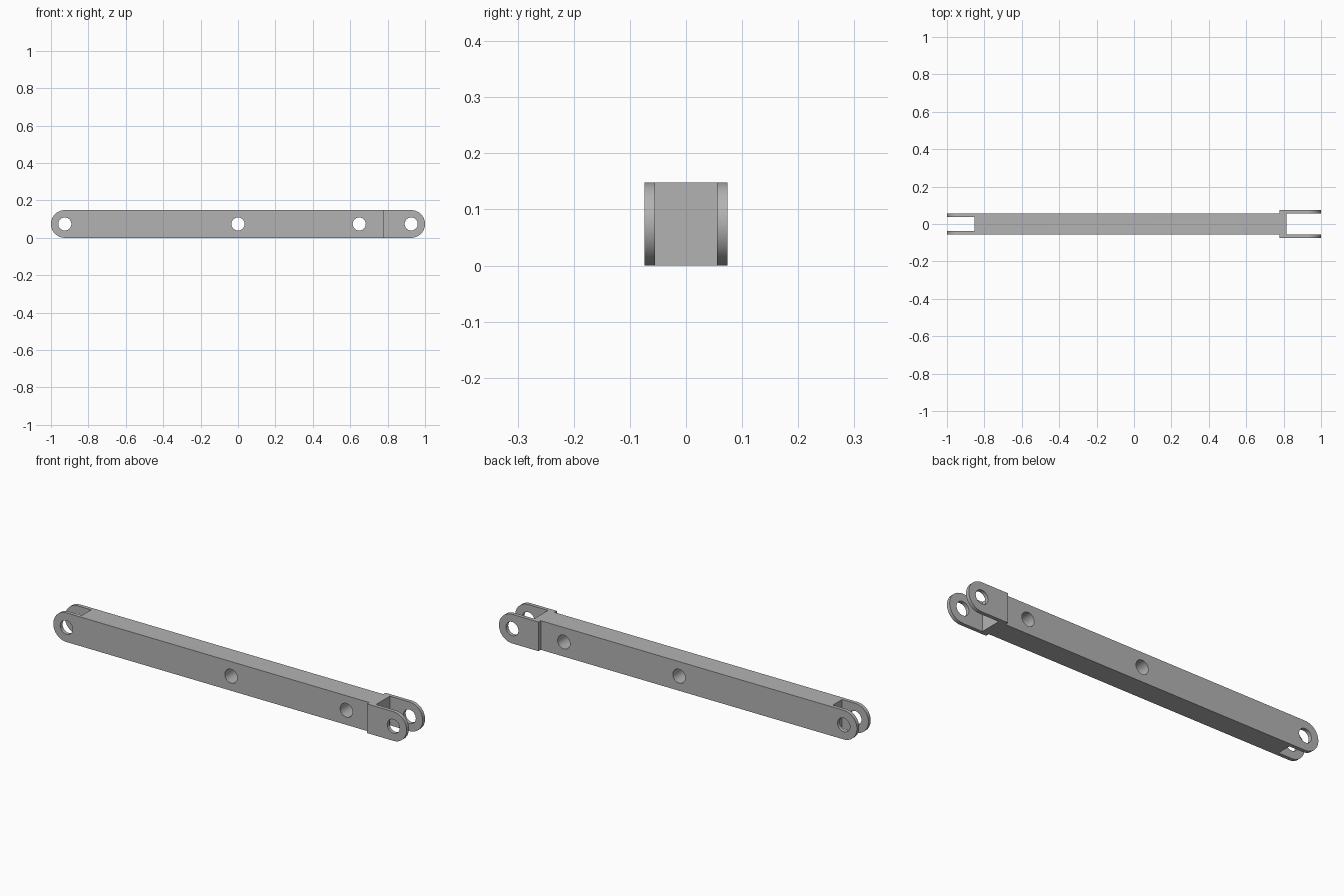
import bpy
import bmesh
from math import sin, cos, pi, radians

old = bpy.data.objects.get("Cube")
if old:
    bpy.data.objects.remove(old, do_unlink=True)

U = 1 / 54            # design unit: the link is 108 units long
R = 4 * U             # end radius, half the height
BAR = 3 * U           # half thickness of the bar
PLATE = U             # thickness of each fork cheek
HOLE = 0.035          # pin hole radius
EYE = 1 - R           # distance of the end holes from the centre
SEGMENTS = 32

steel = bpy.data.materials.new("plain grey")
steel.use_nodes = True
GREY = (0.45, 0.45, 0.45, 1)
steel.diffuse_color = GREY
steel.node_tree.nodes["Principled BSDF"].inputs["Base Color"].default_value = GREY


def arc(cx, r, start, end, n):
    """Points of an arc in the xz plane, centred at mid height."""
    return [(cx + r * cos(start + (end - start) * i / n),
             R + r * sin(start + (end - start) * i / n)) for i in range(n + 1)]


def prism(name, outline, y0, y1):
    """Extrude an xz outline from y0 to y1."""
    bm = bmesh.new()
    face = bm.faces.new([bm.verts.new((x, y0, z)) for x, z in outline])
    out = bmesh.ops.extrude_face_region(bm, geom=[face])
    moved = [v for v in out["geom"] if isinstance(v, bmesh.types.BMVert)]
    bmesh.ops.translate(bm, verts=moved, vec=(0, y1 - y0, 0))
    bmesh.ops.recalc_face_normals(bm, faces=bm.faces)
    mesh = bpy.data.meshes.new(name)
    bm.to_mesh(mesh)
    bm.free()
    mesh.materials.append(steel)
    obj = bpy.data.objects.new(name, mesh)
    bpy.context.collection.objects.link(obj)
    return obj


def select(obj):
    bpy.ops.object.select_all(action="DESELECT")
    obj.select_set(True)
    bpy.context.view_layer.objects.active = obj


def cut(obj, cutter):
    """Subtract a cutter and discard it."""
    cutter.hide_render = True
    mod = obj.modifiers.new("cut", "BOOLEAN")
    mod.operation = "DIFFERENCE"
    mod.solver = "EXACT"
    mod.object = cutter
    select(obj)
    bpy.ops.object.modifier_apply(modifier=mod.name)
    bpy.data.objects.remove(cutter, do_unlink=True)


def drill(obj, x):
    circle = arc(x, HOLE, 0, 2 * pi, SEGMENTS)[:-1]
    cut(obj, prism("drill", circle, -0.2, 0.2))


def smooth(obj):
    select(obj)
    bpy.ops.object.shade_smooth_by_angle(angle=radians(30))


# Bar with one rounded end, slotted to make the narrow fork
end = 44 * U
bar = prism("bar", arc(-EYE, R, pi / 2, 3 * pi / 2, SEGMENTS)
            + [(end, 0), (end, 2 * R)], -BAR, BAR)
slot_end = -46 * U
slot = [(-1.1, -0.1), (slot_end, -0.1), (slot_end, 0.3), (-1.1, 0.3)]
cut(bar, prism("slot", slot, -BAR + PLATE, BAR - PLATE))
for x in (-EYE, 0, 35 * U):
    drill(bar, x)
smooth(bar)

# Wide fork: a rounded cheek on each side of the bar
root = 42 * U
for side, name in ((-1, "front_cheek"), (1, "back_cheek")):
    cheek = prism(name, arc(EYE, R, -pi / 2, pi / 2, SEGMENTS)
                  + [(root, 2 * R), (root, 0)], side * BAR, side * (BAR + PLATE))
    drill(cheek, EYE)
    smooth(cheek)
